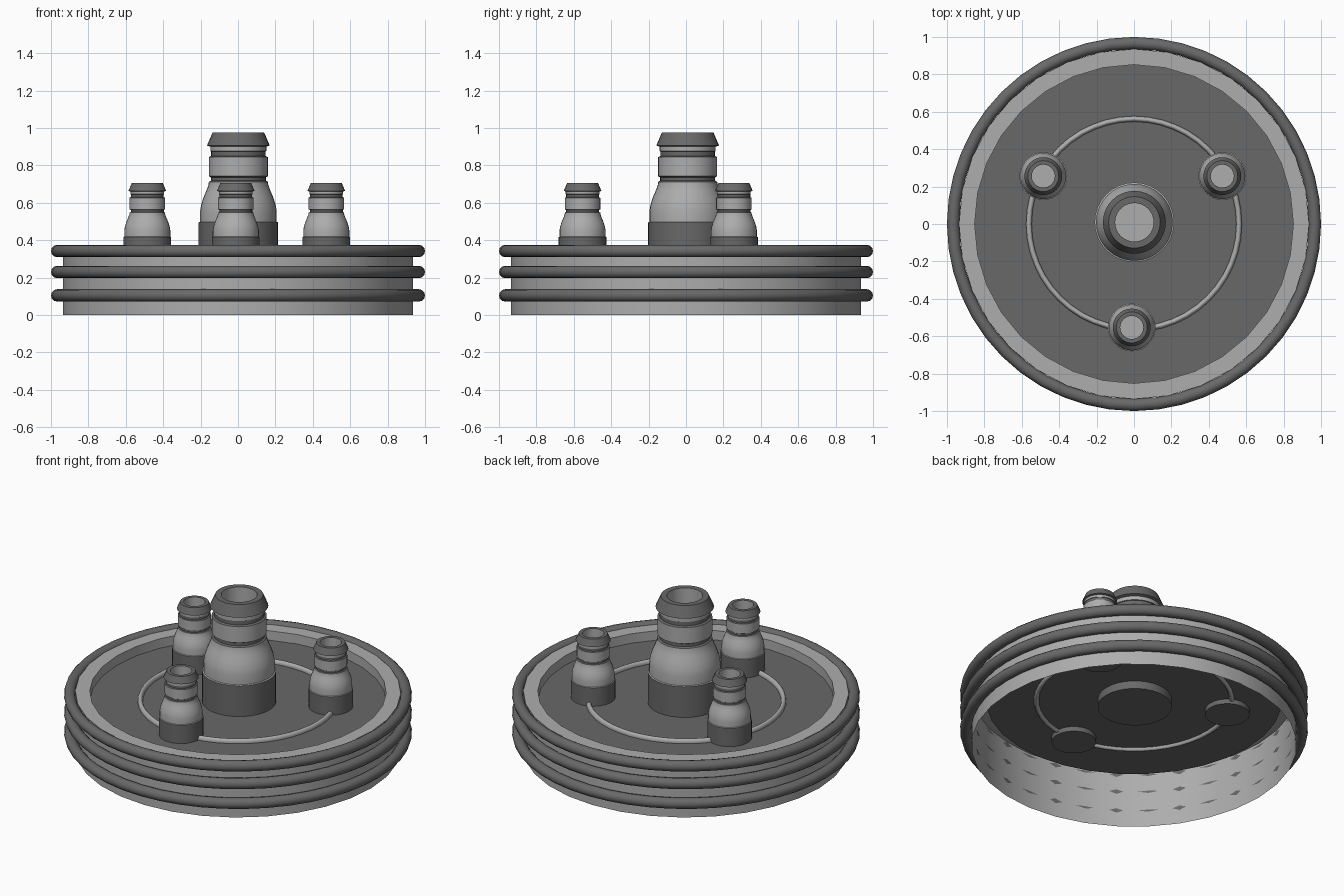
import bpy, bmesh, math

if "Cube" in bpy.data.objects:
    bpy.data.objects.remove(bpy.data.objects["Cube"])


def material(name, value):
    mat = bpy.data.materials.new(name)
    mat.diffuse_color = (value, value, value, 1)
    mat.use_nodes = True
    mat.node_tree.nodes["Principled BSDF"].inputs["Base Color"].default_value = mat.diffuse_color
    return mat


MID = material("mid_grey", 0.42)
DARK = material("dark_grey", 0.14)


def smooth(obj, angle=30):
    bpy.ops.object.select_all(action='DESELECT')
    bpy.context.view_layer.objects.active = obj
    obj.select_set(True)
    bpy.ops.object.shade_smooth_by_angle(angle=math.radians(angle))


def lathe(name, profile, is_dark, sides=32, location=(0, 0, 0), scale=1.0):
    """Revolve (radius, height) points around z; is_dark(face centre) picks the grey."""
    bm = bmesh.new()
    verts = [bm.verts.new((r, 0, z)) for r, z in profile]
    edges = [bm.edges.new(pair) for pair in zip(verts, verts[1:])]
    bmesh.ops.spin(bm, geom=verts + edges, cent=(0, 0, 0), axis=(0, 0, 1),
                   angle=math.tau, steps=sides, use_duplicate=False)
    bmesh.ops.remove_doubles(bm, verts=bm.verts, dist=1e-5)
    bmesh.ops.recalc_face_normals(bm, faces=bm.faces)
    for face in bm.faces:
        face.material_index = int(is_dark(face.calc_center_median()))
    mesh = bpy.data.meshes.new(name)
    bm.to_mesh(mesh)
    bm.free()
    mesh.materials.append(MID)
    mesh.materials.append(DARK)
    obj = bpy.data.objects.new(name, mesh)
    bpy.context.collection.objects.link(obj)
    obj.location = location
    obj.scale = (scale,) * 3
    smooth(obj)
    return obj


def ring(name, major, minor, z, mat):
    bpy.ops.mesh.primitive_torus_add(major_radius=major, minor_radius=minor,
                                     major_segments=48, minor_segments=12,
                                     location=(0, 0, z))
    obj = bpy.context.object
    obj.name = name
    obj.data.materials.append(mat)
    smooth(obj, 40)
    return obj


FLOOR = 0.30

# Thin cap shell: open underneath, raised rim, recessed dark deck
lathe("cap_shell", [(0.936, 0), (0.936, 0.36), (0.852, 0.36),
                    (0.852, FLOOR), (0, FLOOR)],
      lambda c: c.xy.length < 0.8)

# Three sealing rings around the wall
for i, z in enumerate((0.105, 0.23, 0.342)):
    ring(f"seal_ring_{i + 1}", 0.967, 0.033, z, DARK)

# Thin ring joining the small nozzles, part sunk in the deck
joint = ring("connecting_ring", 0.562, 0.015, FLOOR + 0.005, MID)
joint.scale.z = 1.4

# Hollow barbed nozzle, heights measured from the deck
NOZZLE = [(0, -0.05), (0.213, -0.05), (0.213, 0.195), (0.205, 0.198),
          (0.205, 0.255), (0.199, 0.29), (0.186, 0.33), (0.171, 0.365),
          (0.160, 0.395), (0.158, 0.412), (0.147, 0.418), (0.147, 0.436),
          (0.158, 0.442), (0.158, 0.544), (0.146, 0.550), (0.146, 0.574),
          (0.150, 0.576), (0.150, 0.600), (0.168, 0.606), (0.138, 0.675),
          (0.103, 0.675), (0.103, 0.06), (0, 0.06)]


def nozzle_dark(c):
    if c.xy.length < 0.11:                       # bore and underside
        return False
    return (c.z < 0.19 or 0.414 < c.z < 0.441    # foot, lower groove
            or 0.545 < c.z < 0.575 or c.z > 0.60)  # upper groove, barb


lathe("main_nozzle", NOZZLE, nozzle_dark, location=(0.002, 0.009, FLOOR))

# Three small nozzles, the same shape at 60 percent
for i, (x, y) in enumerate(((-0.485, 0.256), (0.472, 0.256), (-0.012, -0.553))):
    lathe(f"small_nozzle_{i + 1}", NOZZLE, nozzle_dark,
          location=(x, y, FLOOR), scale=0.6)
